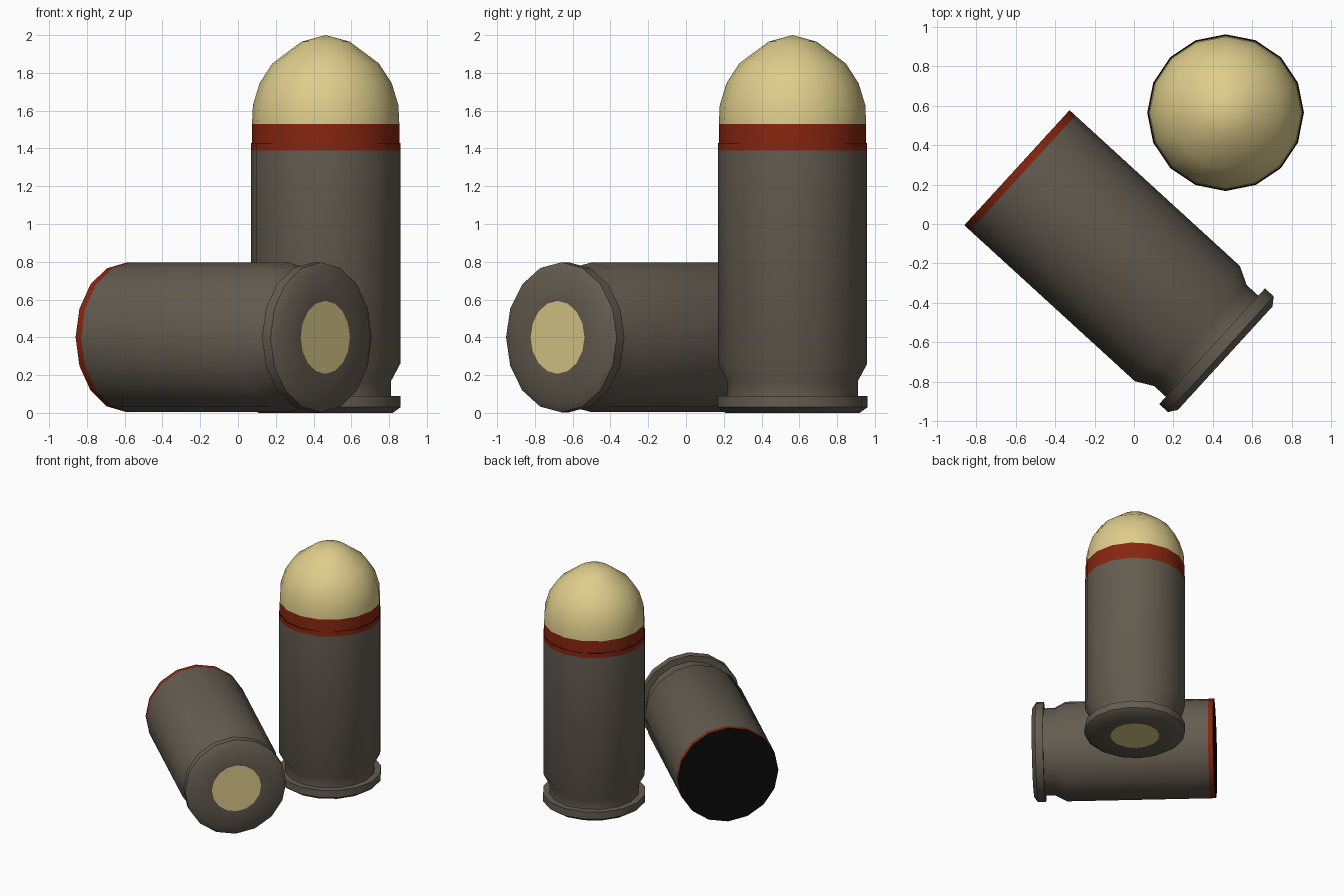
import bpy, bmesh, math
from mathutils import Matrix, Vector

if "Cube" in bpy.data.objects:
    bpy.data.objects.remove(bpy.data.objects["Cube"])

SIDES = 16


def material(name, rgb):
    m = bpy.data.materials.new(name)
    m.diffuse_color = (*rgb, 1)
    m.use_nodes = True
    m.node_tree.nodes["Principled BSDF"].inputs["Base Color"].default_value = m.diffuse_color
    return m


GREY = material("dark steel", (0.127, 0.107, 0.080))
RED = material("red lacquer", (0.242, 0.019, 0.005))
TAN = material("pale brass", (0.73, 0.61, 0.26))
BLACK = material("black inside", (0.003, 0.003, 0.003))
MATS = [GREY, RED, TAN, BLACK]


def revolve(name, profile, matrix):
    """Spin (radius, height, material of the band above) points about z."""
    bm = bmesh.new()
    rings = []
    for r, z, _ in profile:
        if r == 0:
            rings.append([bm.verts.new((0, 0, z))] * SIDES)
        else:
            rings.append([bm.verts.new((r * math.cos(a), r * math.sin(a), z))
                          for a in (2 * math.pi * i / SIDES for i in range(SIDES))])
    for (lo, hi), point in zip(zip(rings, rings[1:]), profile):
        for i in range(SIDES):
            j = (i + 1) % SIDES
            corners = list(dict.fromkeys((lo[i], lo[j], hi[j], hi[i])))
            bm.faces.new(corners).material_index = MATS.index(point[2])
    bmesh.ops.recalc_face_normals(bm, faces=bm.faces)
    mesh = bpy.data.meshes.new(name)
    bm.to_mesh(mesh)
    bm.free()
    for m in MATS:
        mesh.materials.append(m)
    ob = bpy.data.objects.new(name, mesh)
    bpy.context.collection.objects.link(ob)
    ob.matrix_world = matrix
    bpy.ops.object.select_all(action='DESELECT')
    ob.select_set(True)
    bpy.context.view_layer.objects.active = ob
    bpy.ops.object.shade_smooth_by_angle(angle=math.radians(40))
    return ob


# Case: primer disc, rim, extractor groove, body, red mouth, dark mouth cap
case = [(0, 0, TAN), (0.193, 0, GREY), (0.355, 0, GREY), (0.397, 0.03, GREY),
        (0.397, 0.09, GREY), (0.347, 0.09, GREY), (0.347, 0.17, GREY),
        (0.395, 0.26, GREY), (0.395, 1.39, RED), (0.395, 1.43, BLACK),
        (0, 1.43, BLACK)]
# Bullet: red sealing band, then the domed nose
bullet = [(0.390, 1.40, RED), (0.390, 1.53, TAN), (0.385, 1.63, TAN),
          (0.350, 1.745, TAN), (0.282, 1.85, TAN), (0.128, 1.965, TAN),
          (0, 2.0, TAN)]

# Standing round
stand = Matrix.Translation((0.464, 0.564, 0))
revolve("standing_case", case, stand)
revolve("bullet", bullet, stand)

# Empty case lying on its side
axis = Vector((-0.738, 0.675, 0)).normalized()
side = Vector((0, 0, 1)).cross(axis)
turn = Matrix((Vector((0, 0, 1)), -side, axis)).transposed()
if turn.determinant() < 0:
    turn = Matrix((Vector((0, 0, 1)), side, axis)).transposed()
revolve("lying_case", case, Matrix.Translation((0.462, -0.68, 0.4)) @ turn.to_4x4())
